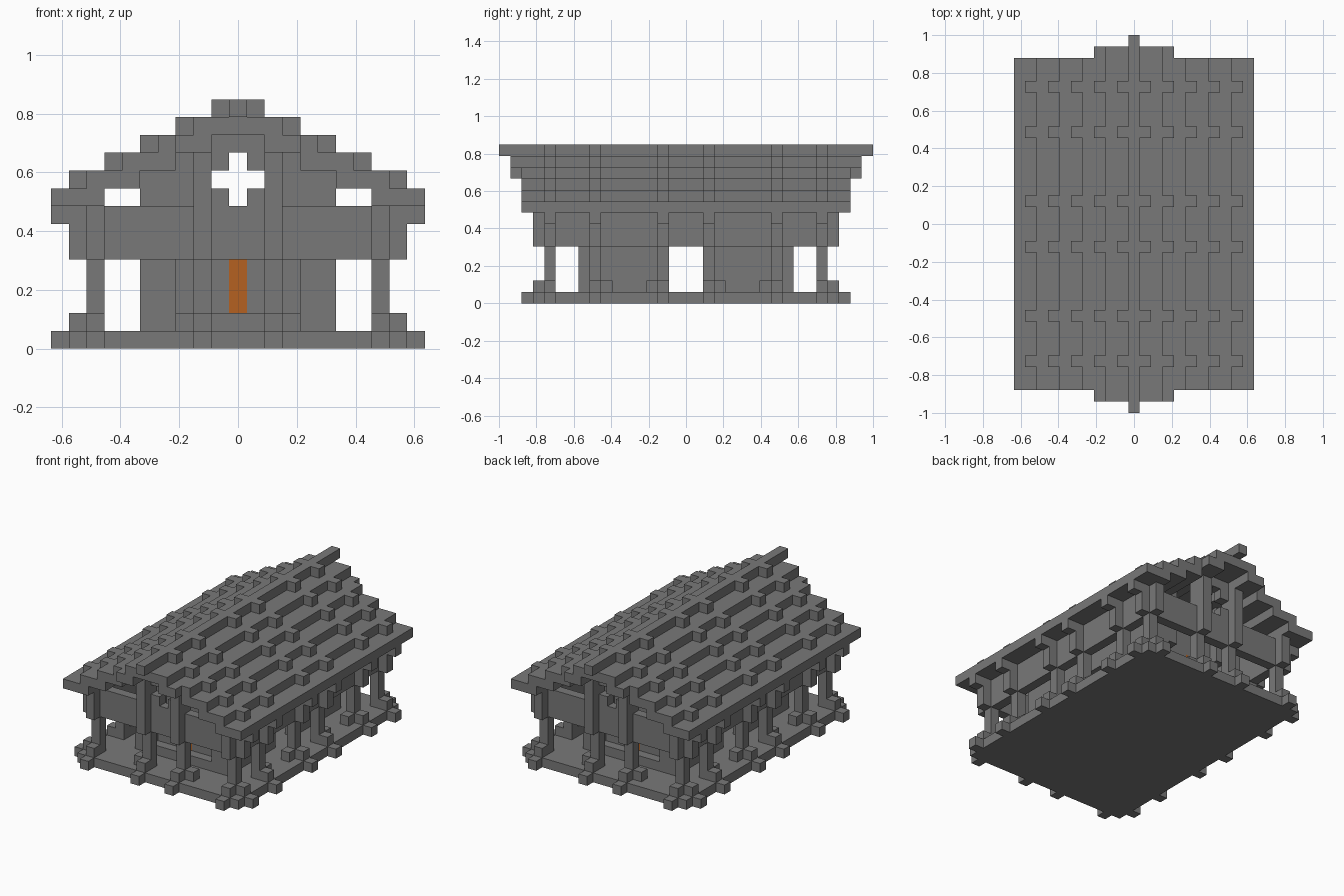
import bpy, bmesh
from mathutils import Matrix, Vector

U = 2 / 33                       # edge of one building block
FRAMES = (2, 8, 12)              # bays along the length
POSTS = (2, 8)                   # bays across the gable
BOTH = (-1, 1)

cube = bpy.data.objects.get("Cube")
if cube:
    bpy.data.objects.remove(cube, do_unlink=True)


def material(name, rgb):
    m = bpy.data.materials.new(name)
    m.use_nodes = True
    m.diffuse_color = (*rgb, 1)
    m.node_tree.nodes["Principled BSDF"].inputs["Base Color"].default_value = (*rgb, 1)
    return m


stone = material("grey stone", (0.19, 0.19, 0.19))
wood = material("orange wood", (0.46, 0.12, 0.015))


def part(name, boxes, mat=stone):
    """Boxes are inclusive block ranges (x0, x1, y0, y1, z0, z1)."""
    bm = bmesh.new()
    for x0, x1, y0, y1, z0, z1 in dict.fromkeys(boxes):
        size = Vector((x1 - x0 + 1, y1 - y0 + 1, z1 - z0 + 1)) * U
        centre = Vector((x0 + x1, y0 + y1, z0 + z1 + 1)) * U / 2
        bmesh.ops.create_cube(bm, size=1, matrix=Matrix.Translation(centre) @ Matrix.Diagonal((*size, 1)))
    mesh = bpy.data.meshes.new(name)
    bm.to_mesh(mesh)
    bm.free()
    mesh.materials.append(mat)
    ob = bpy.data.objects.new(name, mesh)
    bpy.context.collection.objects.link(ob)
    return ob


def mirrored(boxes):
    """Repeat boxes on both sides of x and y."""
    out = []
    for x0, x1, y0, y1, z0, z1 in boxes:
        for sx in BOTH:
            for sy in BOTH:
                xs, ys = sorted((sx * x0, sx * x1)), sorted((sy * y0, sy * y1))
                out.append((*xs, *ys, z0, z1))
    return out


# Floor slab
part("floor_slab", [(-9, 9, -13, 13, 0, 0)])

# Outer columns with stepped feet
columns = [(8, 8, y, y, 1, 4) for y in FRAMES] + [(2, 2, 12, 12, 1, 4)]
part("columns", mirrored(columns))
feet = []
for y in FRAMES:
    feet += [(9, 9, y, y, 1, 1), (10, 10, y, y, 0, 0)]
for x in POSTS:
    feet += [(x, x, 13, 13, 1, 1), (x, x, 14, 14, 0, 0)]
feet += [(8, 8, y, y, 1, 1) for y in (3, 7)] + [(3, 3, 12, 12, 1, 1)]
part("column_feet", mirrored(feet))

# Ring beam on the columns
part("ring_beam", mirrored([(8, 8, -12, 12, 5, 7), (-7, 7, 12, 12, 5, 7)]))

# Brackets under the eaves and tall gable pilasters
brackets = [(8, 8, 13, 13, 5, 7)]
for y in FRAMES:
    brackets += [(9, 9, y, y, 5, 7), (10, 10, y, y, 7, 7)]
part("eave_brackets", mirrored(brackets))
part("gable_pilasters", mirrored([(2, 2, 13, 13, 5, 10), (2, 2, 12, 12, 8, 10)]))
part("gable_braces", mirrored([(1, 1, 12, 12, 8, 8), (1, 1, 12, 12, 10, 10),
                               (-1, 1, 12, 12, 11, 11)]))

# Inner hall: side walls with doorways, end walls with recessed panels
part("hall_side_walls", mirrored([(5, 5, 2, 9, 1, 4), (5, 5, -9, 9, 5, 9)]))
part("hall_end_posts", mirrored([(4, 4, 9, 9, 1, 9), (3, 3, 9, 9, 5, 10)]))
part("hall_end_panels", mirrored([(1, 3, 8, 8, 1, 7), (0, 0, 8, 8, 5, 7)]))
part("hall_steps", mirrored([(-3, 3, 9, 9, 1, 1)]))
for sy, name in zip(BOTH, ("front_door", "back_door")):
    part(name, [(0, 0, 8 * sy, 8 * sy, 2, 4)], wood)

# Stepped roof courses, longer near the ridge
roof, studs = [], []
for i in range(5):
    outer, z = 10 - 2 * i, 8 + i
    for x in range(outer - 2, outer + 1):
        length = 15 if x <= 3 else 14
        roof.append((x, x, -length, length, z, z))
    studs += [(outer - 1, outer - 1, y, y, z + 1, z + 1) for y in FRAMES]
part("roof_courses", mirrored(roof))
part("roof_studs", mirrored(studs))
part("roof_ridge", [(0, 0, -16, 16, 13, 13)])
